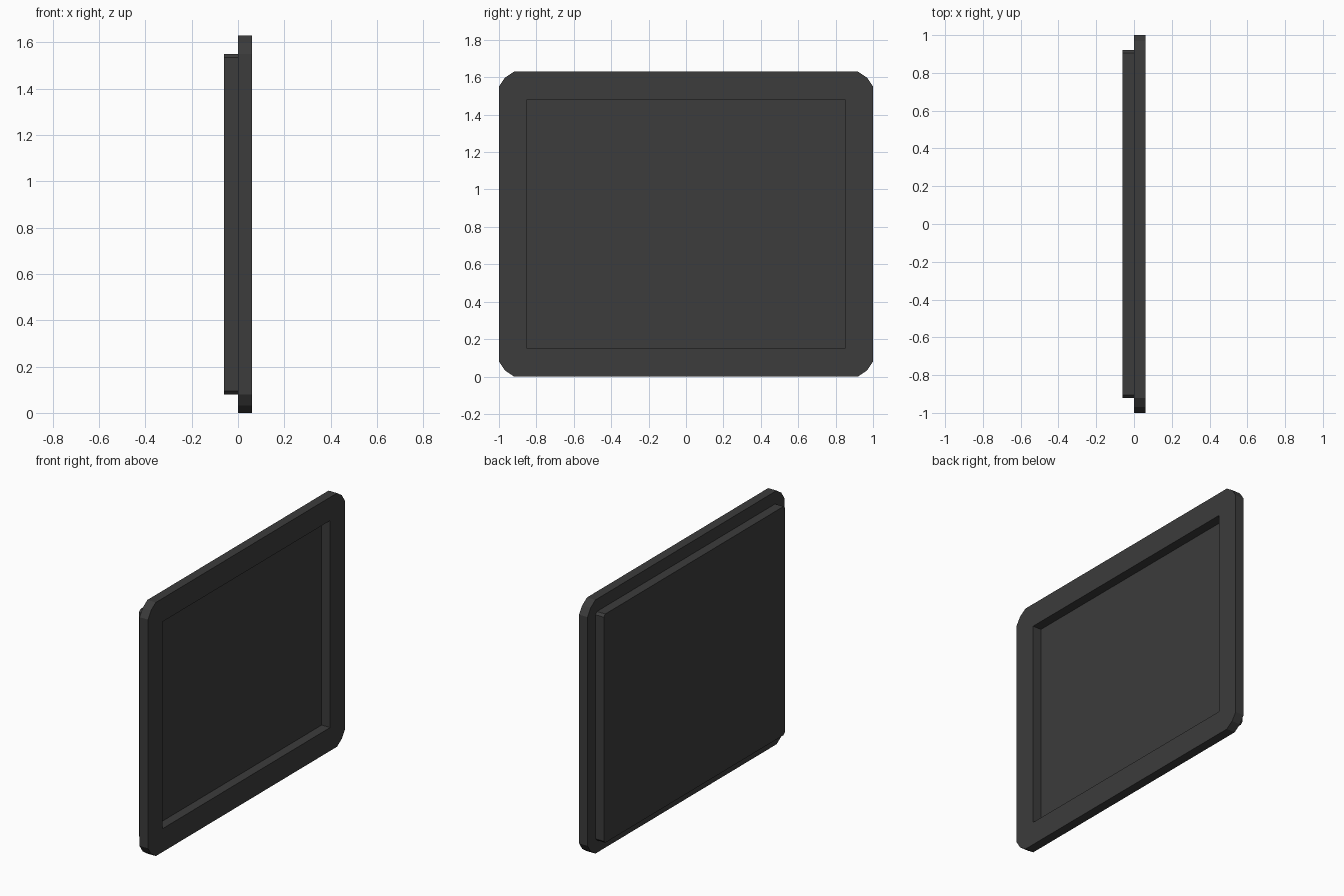
import bpy
import bmesh

cube = bpy.data.objects.get("Cube")
if cube:
    bpy.data.objects.remove(cube, do_unlink=True)

HEIGHT = 1.63
MID_Z = HEIGHT / 2

charcoal = bpy.data.materials.new("charcoal")
charcoal.use_nodes = True
COLOUR = (0.045, 0.045, 0.045, 1)
charcoal.diffuse_color = COLOUR
charcoal.node_tree.nodes["Principled BSDF"].inputs["Base Color"].default_value = COLOUR


def corner_outline(half_y, half_z, cuts):
    """Rectangle outline whose corners follow (inset y, inset z) cuts."""
    points = []
    for sy, sz in ((1, 1), (-1, 1), (-1, -1), (1, -1)):
        corner = [(sy * (half_y - cy), MID_Z + sz * (half_z - cz)) for cy, cz in cuts]
        points += corner if sy * sz > 0 else corner[::-1]
    return points


def slab(name, outline, x0, x1):
    """Extrude a (y, z) outline from x0 to x1."""
    bm = bmesh.new()
    face = bm.faces.new([bm.verts.new((x0, y, z)) for y, z in outline])
    grown = bmesh.ops.extrude_face_region(bm, geom=[face], use_keep_orig=True)
    for v in grown["geom"]:
        if isinstance(v, bmesh.types.BMVert):
            v.co.x = x1
    bmesh.ops.recalc_face_normals(bm, faces=bm.faces)
    mesh = bpy.data.meshes.new(name)
    bm.to_mesh(mesh)
    bm.free()
    obj = bpy.data.objects.new(name, mesh)
    bpy.context.collection.objects.link(obj)
    mesh.materials.append(charcoal)
    return obj


# Outer frame with clipped corners
frame = slab("frame", corner_outline(1, MID_Z, [(0, 0.08), (0.032, 0.032), (0.08, 0)]), 0, 0.06)

# Rectangular opening through the frame
opening = slab("opening_cutter", corner_outline(0.85, MID_Z - 0.15, [(0, 0)]), -0.1, 0.1)
opening.hide_render = True
opening.hide_set(True)
cut = frame.modifiers.new("opening", "BOOLEAN")
cut.operation = "DIFFERENCE"
cut.solver = "EXACT"
cut.object = opening

# Back panel, whose face forms the floor of the opening
slab("back_panel", corner_outline(0.92, MID_Z - 0.08, [(0, 0.015), (0.015, 0)]), -0.06, 0)
